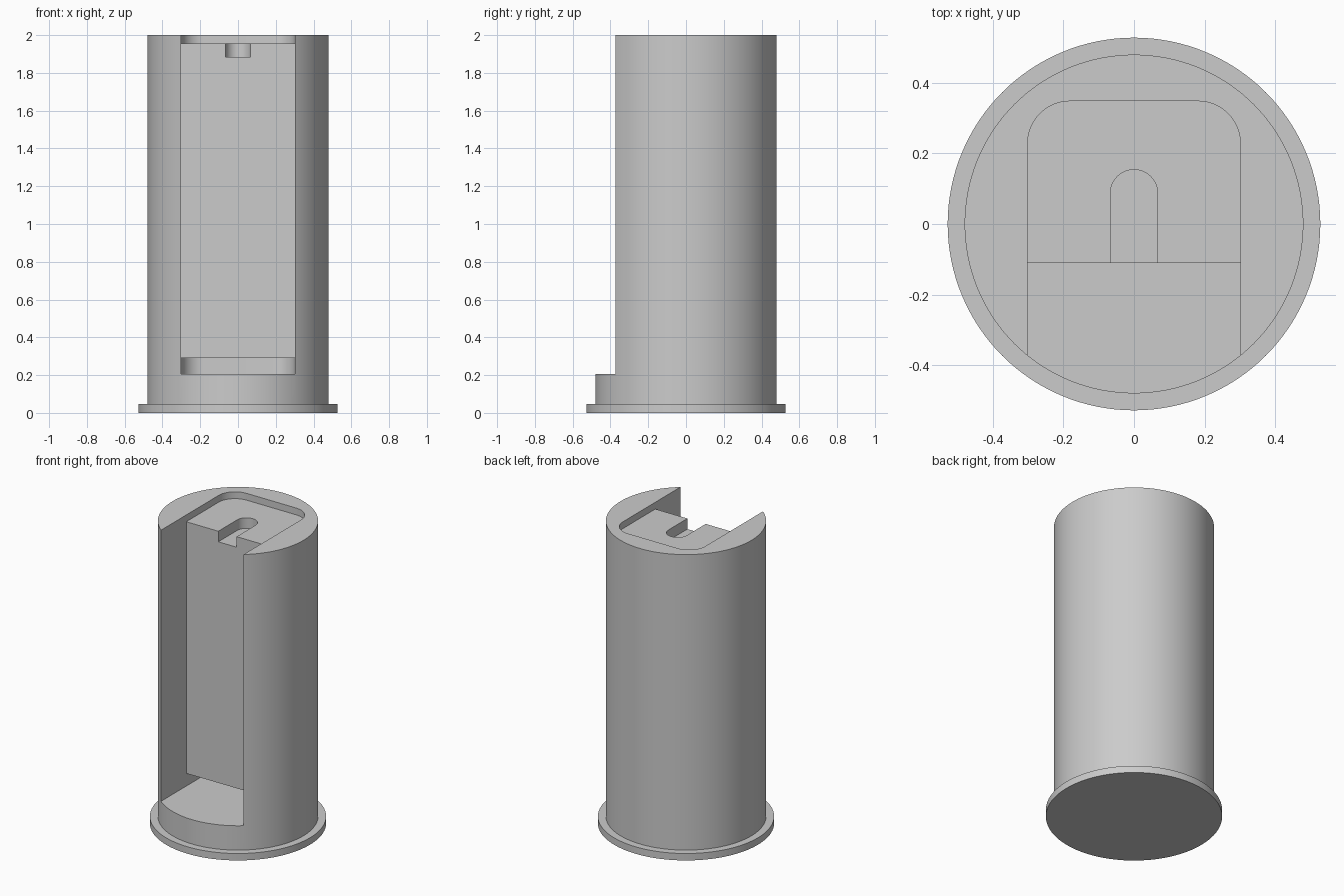
import bpy, bmesh, math

cube = bpy.data.objects.get("Cube")
if cube:
    bpy.data.objects.remove(cube, do_unlink=True)

grey = bpy.data.materials.new("light grey")
grey.use_nodes = True
colour = (0.6, 0.6, 0.6, 1)
grey.diffuse_color = colour
grey.node_tree.nodes["Principled BSDF"].inputs["Base Color"].default_value = colour


def arc(cx, cy, r, start, end, n):
    """Points along an arc, angles in degrees."""
    return [(cx + r * math.cos(math.radians(start + (end - start) * i / n)),
             cy + r * math.sin(math.radians(start + (end - start) * i / n)))
            for i in range(n + 1)]


def loft(name, rings):
    """Closed solid through stacked (outline, z) rings of equal point count."""
    bm = bmesh.new()
    loops = [[bm.verts.new((x, y, z)) for x, y in pts] for pts, z in rings]
    n = len(loops[0])
    for low, high in zip(loops, loops[1:]):
        for i in range(n):
            j = (i + 1) % n
            bm.faces.new((low[i], low[j], high[j], high[i]))
    bm.faces.new(loops[0][::-1])
    bm.faces.new(loops[-1])
    bmesh.ops.recalc_face_normals(bm, faces=bm.faces)
    mesh = bpy.data.meshes.new(name)
    bm.to_mesh(mesh)
    bm.free()
    mesh.materials.append(grey)
    obj = bpy.data.objects.new(name, mesh)
    bpy.context.collection.objects.link(obj)
    return obj


def cut(obj, cutter):
    """Subtract the cutter, apply, and discard it."""
    cutter.hide_render = True
    mod = obj.modifiers.new("cut", "BOOLEAN")
    mod.operation = "DIFFERENCE"
    mod.solver = "EXACT"
    mod.object = cutter
    bpy.ops.object.select_all(action="DESELECT")
    bpy.context.view_layer.objects.active = obj
    obj.select_set(True)
    bpy.ops.object.modifier_apply(modifier=mod.name)
    bpy.data.objects.remove(cutter, do_unlink=True)


def circle(r):
    return arc(0, 0, r, 0, 360, 128)[:-1]


# Cylindrical body standing on a thin flange
R, FLANGE_R, FLANGE_Z = 0.48, 0.528, 0.046
body = loft("cylinder_body", [(circle(FLANGE_R), 0), (circle(FLANGE_R), FLANGE_Z),
                              (circle(R), FLANGE_Z), (circle(R), 2)])

# Cavity open at the front and top, with a rounded back
W, BACK, CORNER = 0.3015, 0.348, 0.12
outline = [(-W, -0.7), (W, -0.7)]
outline += arc(W - CORNER, BACK - CORNER, CORNER, 0, 90, 16)
outline += arc(CORNER - W, BACK - CORNER, CORNER, 90, 180, 16)
cavity = loft("cavity_cutter", [(outline, 0.207), (outline, 2.2)])

# Solid core kept inside the cavity, between the low slot and the top recess
core = [(-0.8, -0.11), (0.8, -0.11), (0.8, 0.8), (-0.8, 0.8)]
cut(cavity, loft("core_block", [(core, 0.291), (core, 1.955)]))
cut(body, cavity)

# Round-ended notch in the top of the core
notch = [(-0.067, -0.25), (0.067, -0.25)] + arc(0, 0.087, 0.067, 0, 180, 24)
cut(body, loft("notch_cutter", [(notch, 1.885), (notch, 2.2)]))

bpy.ops.object.select_all(action="DESELECT")
body.select_set(True)
bpy.context.view_layer.objects.active = body
bpy.ops.object.shade_smooth_by_angle(angle=math.radians(30))
